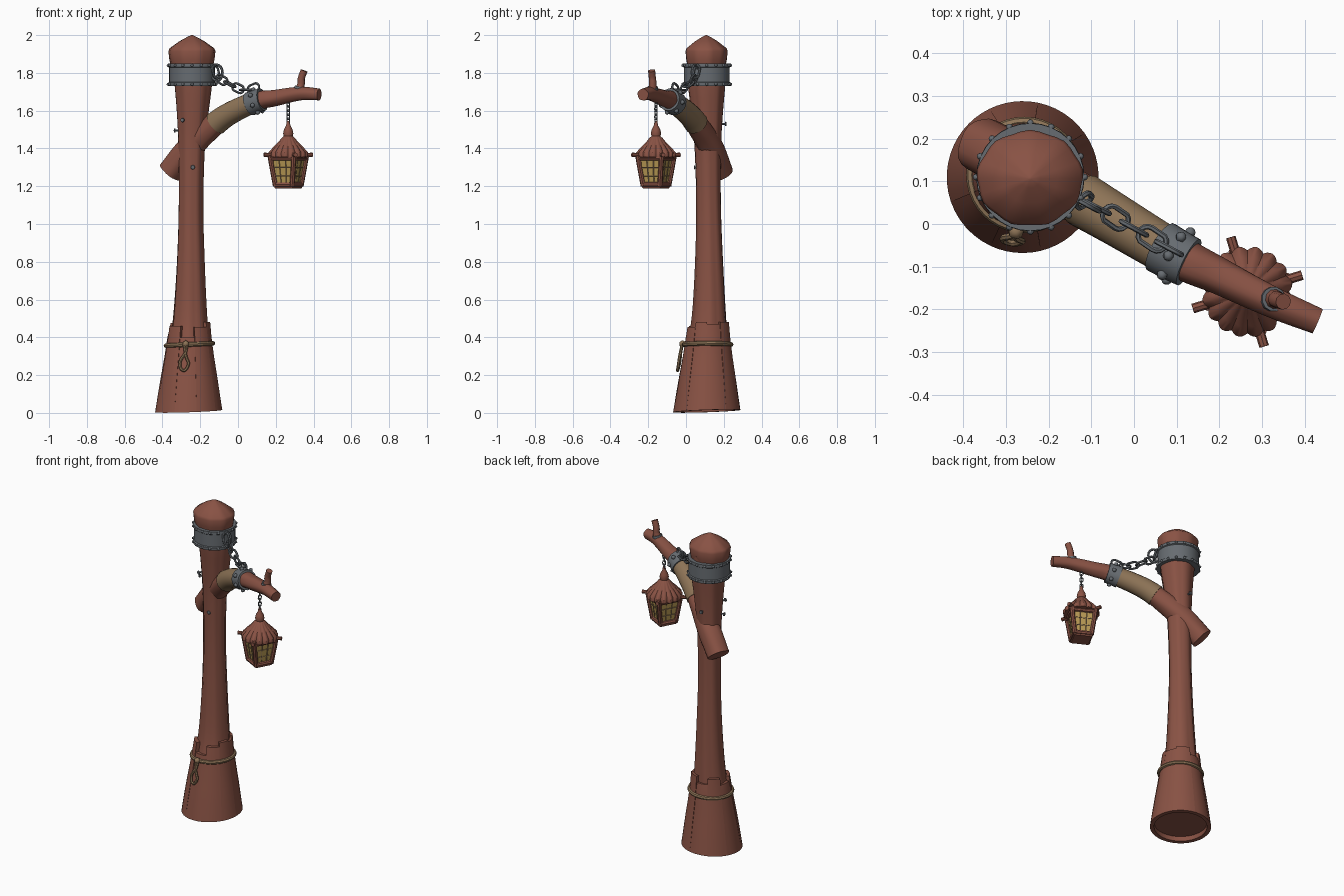
import bpy, bmesh, math, random
from mathutils import Vector as V

if "Cube" in bpy.data.objects:
    bpy.data.objects.remove(bpy.data.objects["Cube"])
random.seed(4)
TAU = math.tau


def material(name, rgb):
    m = bpy.data.materials.new(name)
    m.diffuse_color = (*rgb, 1)
    m.use_nodes = True
    m.node_tree.nodes["Principled BSDF"].inputs["Base Color"].default_value = m.diffuse_color
    return m


WOOD = material("red brown wood", (0.25, 0.085, 0.058))
TAN = material("tan wrapping", (0.27, 0.175, 0.095))
IRON = material("grey iron", (0.135, 0.15, 0.165))
GLASS = material("amber glass", (0.48, 0.32, 0.09))


def finish(name, bm, mat, angle=40):
    bmesh.ops.recalc_face_normals(bm, faces=bm.faces)
    me = bpy.data.meshes.new(name)
    bm.to_mesh(me)
    bm.free()
    me.materials.append(mat)
    me.polygons.foreach_set("use_smooth", [True] * len(me.polygons))
    me.set_sharp_from_angle(angle=math.radians(angle))
    ob = bpy.data.objects.new(name, me)
    bpy.context.collection.objects.link(ob)
    return ob


def skin(bm, rings, loop=False):
    """Bridge equal rings of points, capping both ends unless looped."""
    vs = [[bm.verts.new(p) for p in r] for r in rings]
    n, m = len(vs[0]), len(vs)
    for i in range(m if loop else m - 1):
        a, b = vs[i], vs[(i + 1) % m]
        for j in range(n):
            k = (j + 1) % n
            bm.faces.new((a[j], a[k], b[k], b[j]))
    if not loop:
        bm.faces.new(vs[0])
        bm.faces.new(vs[-1])


def add_tube(bm, pts, radii, n=10, loop=False, wobble=0.0):
    pts = [V(p) for p in pts]
    m = len(pts)
    if not isinstance(radii, (list, tuple)):
        radii = [radii] * m
    rings, u = [], None
    for i, p in enumerate(pts):
        if loop:
            t = pts[(i + 1) % m] - pts[i - 1]
        else:
            t = pts[min(i + 1, m - 1)] - pts[max(i - 1, 0)]
        t.normalize()
        if u is None:
            u = t.orthogonal()
        u = (u - t * u.dot(t)).normalized()
        w = t.cross(u)
        rings.append([p + (u * math.cos(a) + w * math.sin(a)) * radii[i]
                      * (1 + wobble * math.sin(5 * a + i * 0.2))
                      for a in (TAU * j / n for j in range(n))])
    skin(bm, rings, loop)


def tube(name, pts, radii, mat, n=10, loop=False, wobble=0.0):
    bm = bmesh.new()
    add_tube(bm, pts, radii, n, loop, wobble)
    return finish(name, bm, mat)


def spline(pts, step=6):
    """Catmull-Rom through points of any dimension."""
    q = [V(p) for p in pts]
    q = [q[0] * 2 - q[1]] + q + [q[-1] * 2 - q[-2]]
    out = []
    for i in range(1, len(q) - 2):
        a, b, c, d = q[i - 1:i + 3]
        for s in range(step):
            t = s / step
            out.append(0.5 * (2 * b + (c - a) * t + (2 * a - 5 * b + 4 * c - d) * t * t
                              + (3 * b - a - 3 * c + d) * t ** 3))
    return out + [q[-2]]


def circle(cx, cy, z, r, n, ry=None):
    return [V((cx + r * math.cos(TAU * i / n), cy + (ry or r) * math.sin(TAU * i / n), z)) for i in range(n)]


def studs(name, places, r, mat=IRON):
    bm = bmesh.new()
    for p in places:
        g = bmesh.ops.create_icosphere(bm, subdivisions=1, radius=r)
        bmesh.ops.translate(bm, verts=g["verts"], vec=p)
    return finish(name, bm, mat, 60)


def chain(name, pts, length, width, wire):
    """One link per point pair, alternately turned."""
    bm = bmesh.new()
    for i in range(len(pts) - 1):
        a, b = V(pts[i]), V(pts[i + 1])
        d = (b - a).normalized()
        s = d.orthogonal().normalized() if abs(d.z) > 0.9 else d.cross(V((0, 0, 1))).normalized()
        if i % 2:
            s = d.cross(s)
        path = []
        for k in range(14):
            t = TAU * (k + 0.5) / 14
            off = (length - width) / 2 * (1 if math.cos(t) > 0 else -1)
            path.append((a + b) / 2 + d * (off + math.cos(t) * width / 2) + s * math.sin(t) * width / 2)
        add_tube(bm, path, wire, 6, True)
    return finish(name, bm, IRON)


# Trunk: z, centre x, centre y, radius
prof = spline([(0.03, -.26, .11, .155), (.3, -.257, .112, .115), (.5, -.254, .122, .09), (.8, -.251, .122, .073),
               (1.1, -.25, .119, .065), (1.4, -.246, .115, .07), (1.58, -.24, .111, .083), (1.75, -.236, .108, .1),
               (1.88, -.243, .108, .105)], 4)
rings = []
for z, cx, cy, r in prof:
    rings.append([V((cx + math.cos(a) * k, cy + math.sin(a) * k, z)) for a, k in
                  ((TAU * j / 32, r * (1 + .025 * math.sin(7 * TAU * j / 32 + z * 2) + .015 * math.sin(11 * TAU * j / 32)))
                   for j in range(32))])
bm = bmesh.new()
skin(bm, rings)
finish("trunk", bm, WOOD)

# Flared base made of bark planks with uneven tops
bm = bmesh.new()
tops = [.47, .48, .44, .475, .43, .46, .40, .455, .48]
edges = [TAU * (i + random.uniform(-.15, .15)) / 9 for i in range(9)]
edges.append(edges[0] + TAU)
flare = [(0, .178), (.1, .164), (.2, .148), (.3, .131), (.4, .117), (1, .109)]
for i, top in enumerate(tops):
    rows = []
    lift = .003 * (i % 2)
    for f, r in flare:
        z0 = min(f, top)
        row = []
        for thick in (0, .024):
            for s in range(7):
                t = s / 6 if not thick else 1 - s / 6
                a = edges[i] + (edges[i + 1] - edges[i]) * t
                k = r - thick + lift * min(1, z0 * 4)
                x, y = k * math.cos(a), k * math.sin(a)
                z = z0 if f else .0095 + .035 * (x + y)
                row.append(V((-.261 + .01 * z0, .11 + .015 * z0, z)) + V((x, y, 0)))
        rows.append(row)
    skin(bm, rows)
finish("base_planks", bm, WOOD)

# Rope round the base with a hanging loop
rope = [p + V((0, 0, .006 * math.cos(TAU * i / 40))) for i, p in enumerate(circle(-.257, .115, .362, .124, 40))]
tube("base_rope", rope, .0125, TAN, 8, True)
tail = spline([(-.27, -.018, .37), (-.278, -.027, .32), (-.305, -.032, .275), (-.303, -.04, .235), (-.28, -.045, .225),
               (-.262, -.04, .26), (-.275, -.034, .3), (-.285, -.02, .365)], 5)
tube("rope_loop", tail, .008, TAN, 7)
studs("rope_knot", [(-.277, -.018, .365)], .02, TAN)

# Trunk cap
bm = bmesh.new()
capr = []
for z, r in [(1.84, .112), (1.87, .119), (1.915, .124), (1.93, .118), (1.968, .065), (1.99, .025), (2.0, .004)]:
    capr.append([V((-.244 + x, .107 + y * .9, z)) for x, y in
                 ((r * (1 + .02 * math.sin(9 * a)) * math.cos(a), r * (1 + .02 * math.sin(9 * a)) * math.sin(a))
                  for a in (TAU * j / 36 for j in range(36)))])
skin(bm, capr)
finish("trunk_cap", bm, WOOD)

# Iron collar with rims and studs
bm = bmesh.new()
skin(bm, [circle(-.243, .11, z, r, 32) for z, r in
          [(1.73, .1), (1.73, .126), (1.748, .127), (1.752, .121), (1.828, .121), (1.832, .127), (1.85, .126), (1.85, .1)]])
finish("iron_collar", bm, IRON, 30)
studs("collar_studs", [p for z in (1.74, 1.84) for p in circle(-.243, .11, z, .127, 16)], .009)

# Curved arm passing through the trunk: x, y, z, radius
arm = spline([(-.36, .185, 1.275, .066), (-.26, .135, 1.395, .068), (-.17, .085, 1.485, .062), (-.06, .02, 1.575, .056),
              (.1, -.075, 1.65, .05), (.2, -.122, 1.668, .043), (.33, -.185, 1.69, .036), (.43, -.228, 1.685, .031)], 8)


def arm_part(name, x0, x1, extra, mat, wobble=0.0):
    sel = [p for p in arm if x0 <= p[0] <= x1]
    return tube(name, [p[:3] for p in sel], [p[3] + extra for p in sel], mat, 20, wobble=wobble)


arm_part("arm", -1, 1, 0, WOOD, .03)
arm_part("arm_wrap", -.125, .09, .005, TAN)
arm_part("arm_band", .055, .135, .012, IRON)
mid = min(arm, key=lambda p: abs(p[0] - .1))
axis = V((.84, -.46, .27)).normalized()
u = axis.orthogonal().normalized()
w = axis.cross(u)
studs("arm_band_studs", [V(mid[:3]) + (u * math.cos(a) + w * math.sin(a)) * .064
                         for a in (TAU * i / 7 for i in range(7))], .014)

# Twig near the tip with its ring
tube("twig", spline([(.315, -.178, 1.68), (.333, -.176, 1.735), (.335, -.178, 1.77), (.35, -.182, 1.812)], 3),
     [.025] * 3 + [.02] * 3 + [.019] * 4, WOOD, 10)
tube("twig_ring", [(.322, -.177, 1.705), (.328, -.176, 1.725)], .029, IRON, 12)

# Sagging chain between collar and arm band
ends = [(-.125, .06, 1.835), (-.11, .05, 1.775), (-.065, .028, 1.752), (-.022, .002, 1.728), (.022, -.022, 1.71),
        (.064, -.047, 1.71), (.1, -.066, 1.728)]
chain("stay_chain", ends, .07, .043, .0065)
tube("collar_ring", [V((-.112, .047, 1.8)) + V((.03 * math.cos(a), -.016 * math.cos(a), .043 * math.sin(a)))
                     for a in (TAU * i / 16 for i in range(16))], .007, IRON, 6, True)

# Nails in the trunk
bm = bmesh.new()
for x, y, z, dx, dy in [(-.285, .05, 1.55, -.3, -.9), (-.305, .095, 1.495, -1, -.2), (-.25, .18, 1.53, -.1, 1),
                        (-.24, .055, 1.3, .1, -1)]:
    p, d = V((x, y, z)), V((dx, dy, 0)).normalized()
    k = .35 if z < 1.4 else 1
    add_tube(bm, [p, p + d * .026 * k, p + d * .027 * k, p + d * .034 * k], [.005, .005, .012, .01], 8)
finish("nails", bm, IRON)

# Lantern: hanging chain, roof, pegs, posts, rails and glass
LX, LY, ROT = .266, -.159, math.radians(17)
chain("lantern_chain", [(LX, LY, 1.665 - i * .0215) for i in range(7)], .03, .018, .0032)


def corner(i, r, z):
    a = ROT + i * TAU / 4
    return V((LX + r * math.cos(a), LY + r * math.sin(a), z))


bm = bmesh.new()
roof = []
for z, r, lobes in [(1.352, .09, 1), (1.355, .106, 1), (1.378, .107, 1), (1.405, .083, 1), (1.435, .052, .8),
                    (1.455, .036, .4), (1.465, .024, 0), (1.48, .027, 0), (1.5, .023, 0), (1.52, .012, 0), (1.545, .007, 0)]:
    roof.append([V((LX + k * math.cos(a), LY + k * math.sin(a), z)) for a, k in
                 ((a, r * (1 - .09 * lobes * (1 - abs(math.sin(8 * a))))) for a in (TAU * j / 96 for j in range(96)))])
skin(bm, roof)
finish("lantern_roof", bm, WOOD)

bm = bmesh.new()
for i in range(4):
    add_tube(bm, [corner(i, .085, 1.365), corner(i, .134, 1.366)], .0115, 8)
    add_tube(bm, [corner(i, .098, 1.36), corner(i, .092, 1.31), corner(i, .07, 1.2)], [.016, .013, .014], 8)
    for r, z, k in ((.097, 1.348, .013), (.07, 1.208, .014)):
        add_tube(bm, [corner(i, r, z), corner(i + 1, r, z)], k, 8)
finish("lantern_frame", bm, WOOD)

bm = bmesh.new()
skin(bm, [[corner(i, r, z) for i in range(4)] for r, z in ((.072, 1.188), (.076, 1.193), (.076, 1.212))])
finish("lantern_floor", bm, WOOD)

bm = bmesh.new()
skin(bm, [[corner(i, r, z) for i in range(4)] for r, z in ((.07, 1.205), (.096, 1.352))])
finish("lantern_glass", bm, GLASS)

# Thin lattice bars over the glass
bm = bmesh.new()
for i in range(4):
    for t in (.35, .65):
        add_tube(bm, [corner(i, .071, 1.21).lerp(corner(i + 1, .071, 1.21), t),
                      corner(i, .097, 1.35).lerp(corner(i + 1, .097, 1.35), t)], .0028, 5)
    for z in (1.255, 1.3):
        r = .071 + (z - 1.21) * .186
        add_tube(bm, [corner(i, r, z), corner(i + 1, r, z)], .0028, 5)
finish("lantern_lattice", bm, TAN)
